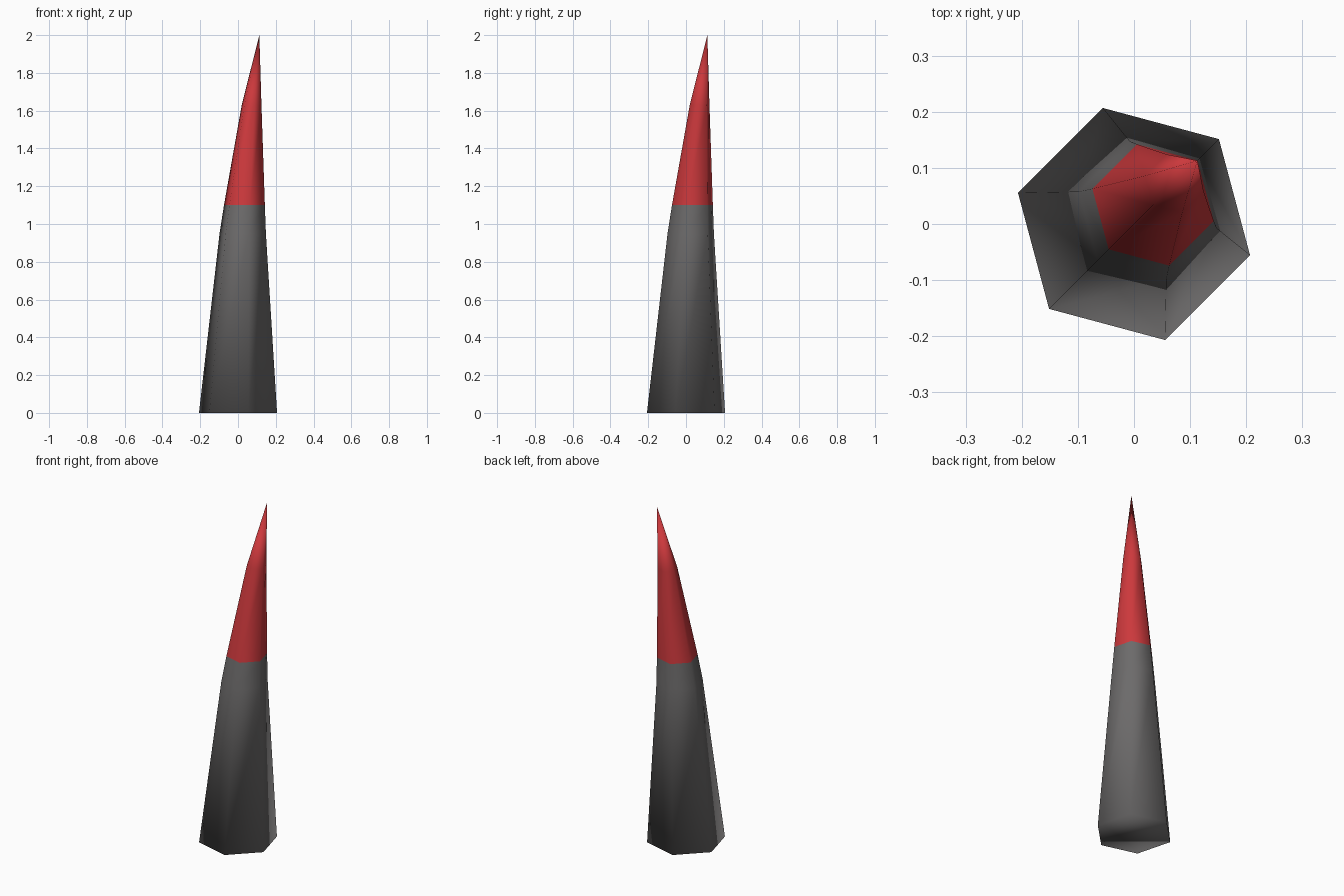
import bpy, bmesh
from math import cos, sin, radians

if "Cube" in bpy.data.objects:
    bpy.data.objects.remove(bpy.data.objects["Cube"])

SIDES = 6


def material(name, rgb):
    m = bpy.data.materials.new(name)
    m.diffuse_color = (*rgb, 1)
    m.use_nodes = True
    m.node_tree.nodes["Principled BSDF"].inputs["Base Color"].default_value = m.diffuse_color
    return m


# Leaning six-sided spike: (height, sideways lean in x and y, radius)
rings = [(0, 0, 0.214), (0.95, 0.025, 0.127), (1.1, 0.034, 0.112), (1.63, 0.072, 0.054)]
tip_height, tip_lean = 2.0, 0.113
colour_line = 1.1

bm = bmesh.new()
loops = []
for z, lean, r in rings:
    angles = [radians(45 + 360 * i / SIDES) for i in range(SIDES)]
    loops.append([bm.verts.new((lean + r * cos(a), lean + r * sin(a), z)) for a in angles])
tip = bm.verts.new((tip_lean, tip_lean, tip_height))

# Base, walls and point
bm.faces.new(loops[0][::-1])
for low, high in zip(loops, loops[1:]):
    for i in range(SIDES):
        j = (i + 1) % SIDES
        bm.faces.new((low[i], low[j], high[j], high[i]))
for i in range(SIDES):
    bm.faces.new((loops[-1][i], loops[-1][(i + 1) % SIDES], tip))

# Red point above the colour line, smooth all over
for f in bm.faces:
    f.smooth = True
    f.material_index = int(f.calc_center_median().z > colour_line)

mesh = bpy.data.meshes.new("spike")
bm.to_mesh(mesh)
bm.free()
mesh.materials.append(material("dark_grey", (0.15, 0.145, 0.145)))
mesh.materials.append(material("red", (0.6, 0.04, 0.045)))
spike = bpy.data.objects.new("spike", mesh)
bpy.context.collection.objects.link(spike)
